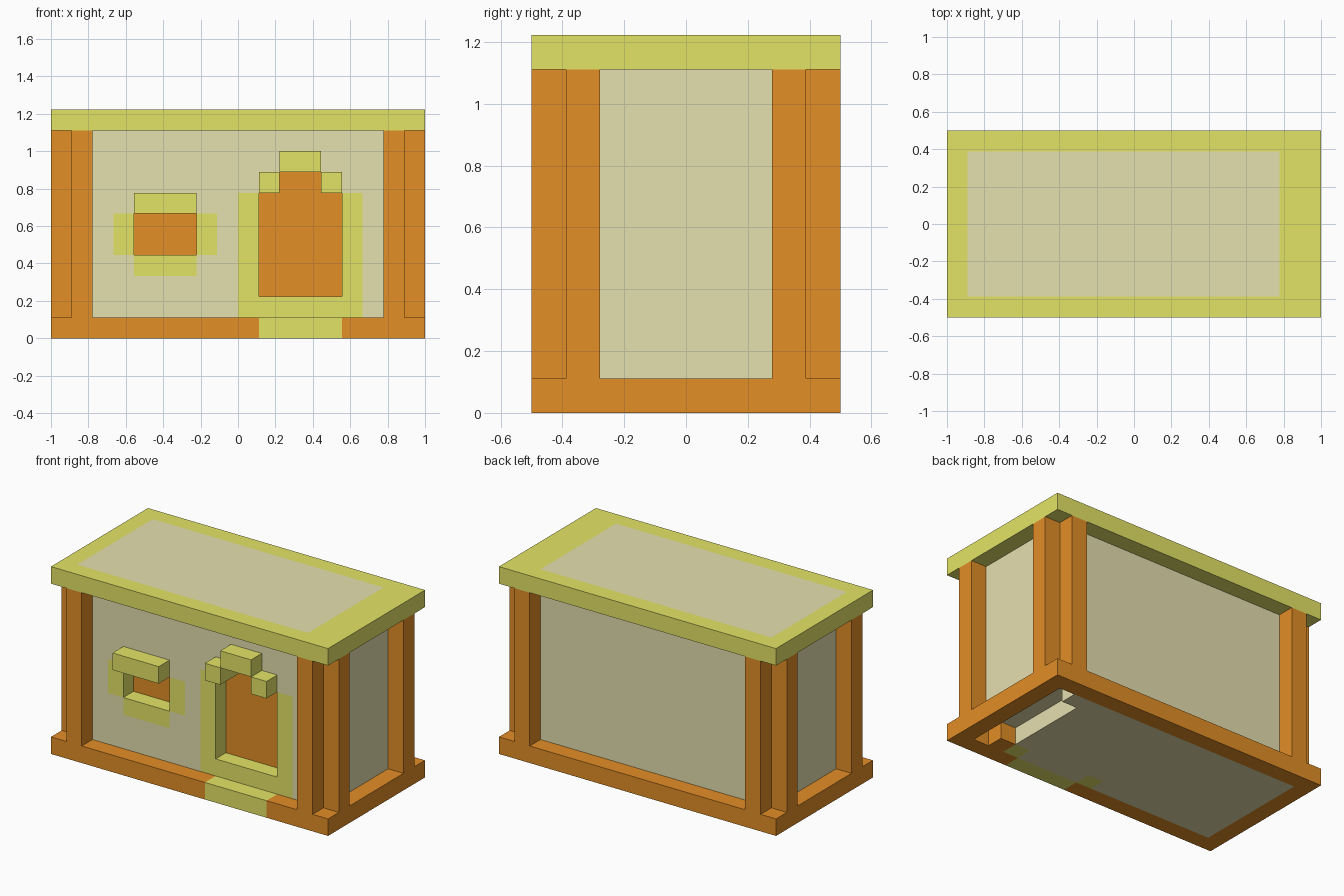
import bpy, bmesh

if "Cube" in bpy.data.objects:
    bpy.data.objects.remove(bpy.data.objects["Cube"])

U = 1 / 9  # one block


def linear(c):
    c /= 255
    return c / 12.92 if c <= 0.04045 else ((c + 0.055) / 1.055) ** 2.4


def material(name, r, g, b):
    m = bpy.data.materials.new(name)
    m.diffuse_color = (linear(r), linear(g), linear(b), 1)
    m.use_nodes = True
    m.node_tree.nodes["Principled BSDF"].inputs["Base Color"].default_value = m.diffuse_color
    return m


ORANGE = material("orange_wood", 227, 142, 38)
GREEN = material("yellow_green", 228, 228, 103)
CREAM = material("cream", 229, 224, 175)


def part(name, mat, boxes):
    """One object from boxes (x0, x1, y0, y1, z0, z1) in block units."""
    bm = bmesh.new()
    for x0, x1, y0, y1, z0, z1 in boxes:
        vs = bmesh.ops.create_cube(bm, size=1)["verts"]
        for v in vs:
            v.co = ((x1 if v.co.x > 0 else x0) * U,
                    (y1 if v.co.y > 0 else y0) * U,
                    (z1 if v.co.z > 0 else z0) * U)
    me = bpy.data.meshes.new(name)
    bm.to_mesh(me)
    bm.free()
    me.materials.append(mat)
    bpy.context.collection.objects.link(bpy.data.objects.new(name, me))


# Base: orange rim, green doorstep, cream floor with a shallow gap underneath
part("base_rim", ORANGE, [
    (-9, 1, -4.5, -3.5, 0, 1), (5, 9, -4.5, -3.5, 0, 1),
    (-9, 9, 3.5, 4.5, 0, 1),
    (-9, -8, -3.5, 3.5, 0, 1), (8, 9, -3.5, 3.5, 0, 1),
    (6, 7, -3.5, -2.5, 0, 1)])
part("doorstep", GREEN, [(1, 5, -4.5, -3.5, 0, 1)])
part("door_frame_feet", GREEN, [(x, x + 1, -3.5, -2.5, 0, 1) for x in (0, 5)])
part("floor", CREAM, [
    (-8, 6, -2.5, 3.5, 0, 1), (6, 7, 2.5, 3.5, 0, 1),
    (-8, 0, -3.5, -2.5, 0, 1), (1, 5, -3.5, -2.5, 0, 1)])

# Building body behind the front wall
part("body", CREAM, [(-8, 8, -2.5, 3.5, 1, 10)])

# Front wall: vertical strips (x0, x1, z0, z1) around the openings
strips = [(-8, -6, 1, 10), (-6, -5, 1, 4), (-6, -5, 6, 10), (-5, -2, 1, 3),
          (-5, -2, 7, 10), (-2, -1, 1, 4), (-2, -1, 6, 10), (-1, 0, 1, 10),
          (0, 1, 7, 10), (1, 2, 8, 10), (2, 4, 9, 10), (4, 5, 8, 10),
          (5, 6, 7, 10), (6, 8, 1, 10)]
part("front_wall", CREAM, [(a, b, -3.5, -2.5, c, d) for a, b, c, d in strips])

# Window: flush frame, protruding lintel, recessed pane
part("window_frame", GREEN, [
    (-6, -5, -3.5, -2.5, 4, 6), (-2, -1, -3.5, -2.5, 4, 6),
    (-5, -2, -3.5, -2.5, 3, 4)])
part("window_lintel", GREEN, [(-5, -2, -4.5, -2.5, 6, 7)])
part("window_pane", ORANGE, [(-5, -2, -2.55, -2.5, 4, 6)])

# Door: flush frame, protruding stepped arch, recessed panel
part("door_frame", GREEN, [
    (0, 1, -3.5, -2.5, 1, 7), (5, 6, -3.5, -2.5, 1, 7),
    (1, 5, -3.5, -2.5, 1, 2)])
part("door_arch", GREEN, [
    (1, 2, -4.5, -2.5, 7, 8), (4, 5, -4.5, -2.5, 7, 8),
    (2, 4, -4.5, -2.5, 8, 9)])
part("door_panel", ORANGE, [
    (1, 5, -2.55, -2.5, 2, 7), (2, 4, -2.55, -2.5, 7, 8)])

# Corner posts, two at each corner
for sx, side in ((-1, "left"), (1, "right")):
    for sy, face in ((-1, "front"), (1, "back")):
        boxes = []
        for px, py in ((7.5, 4), (8.5, 3)):
            cx, cy = sx * px, sy * py
            boxes.append((cx - .5, cx + .5, cy - .5, cy + .5, 1, 10))
        part(f"{face}_{side}_posts", ORANGE, boxes)

# Roof: green border and cream panel, wider border on the right
part("roof_border", GREEN, [
    (-9, 9, -4.5, -3.5, 10, 11), (-9, 9, 3.5, 4.5, 10, 11),
    (-9, -8, -3.5, 3.5, 10, 11), (7, 9, -3.5, 3.5, 10, 11)])
part("roof_panel", CREAM, [(-8, 7, -3.5, 3.5, 10, 11)])
